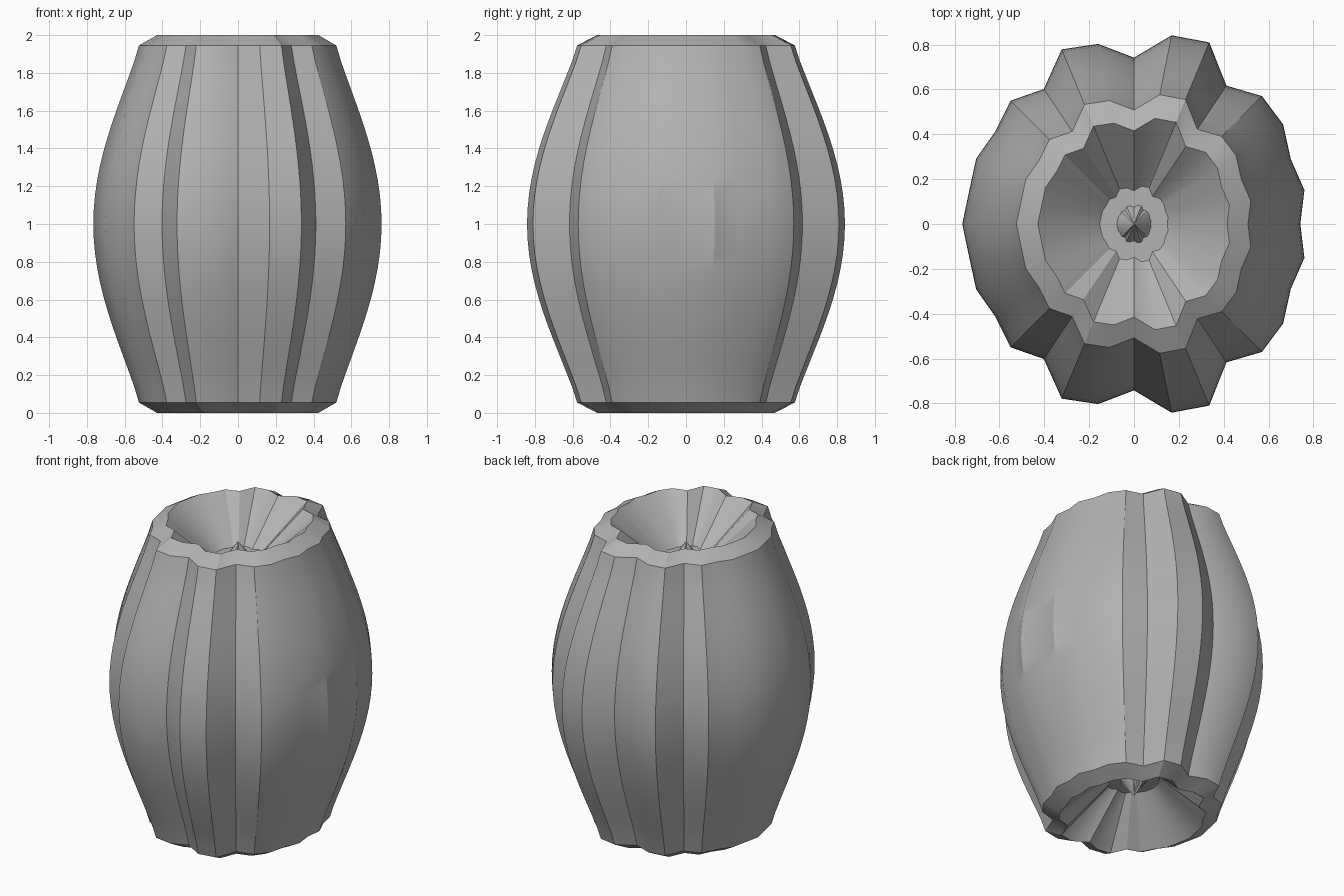
import bpy, bmesh, math

if "Cube" in bpy.data.objects:
    bpy.data.objects.remove(bpy.data.objects["Cube"])

# Plain grey finish
grey = bpy.data.materials.new("plain_grey")
grey.use_nodes = True
colour = (0.45, 0.45, 0.45, 1)
grey.diffuse_color = colour
grey.node_tree.nodes["Principled BSDF"].inputs["Base Color"].default_value = colour

# Lobed outline: radii at equal angles from +x round to -x, mirrored front to back
half = [0.742, 0.775, 0.757, 0.80, 0.807, 0.742, 0.877, 0.858, 0.742,
        0.819, 0.843, 0.724, 0.778, 0.744, 0.762, 0.75, 0.766]
radii = half + half[-2:0:-1]
count = len(radii)

# Upper half of the profile as (scale, height above the middle):
# bulging wall, then chamfer, bowl, flat ring; the tip closes it
wall = []
for i in range(13):
    t = i / 12
    wall.append((0.685 + 0.315 * max(0, math.cos(t * math.pi / 2)) ** 1.15, 0.945 * t))
upper = wall + [(0.56, 1), (0.2, 0.75), (0.1, 0.75)]
profile = [(s, -h) for s, h in upper[:0:-1]] + upper
tip = 0.86

bm = bmesh.new()
rings = []
for scale, height in profile:
    ring = []
    for k, r in enumerate(radii):
        a = 2 * math.pi * k / count
        ring.append(bm.verts.new((r * scale * math.cos(a), r * scale * math.sin(a), 1 + height)))
    rings.append(ring)

# Skin between neighbouring rings
for low, high in zip(rings, rings[1:]):
    for k in range(count):
        n = (k + 1) % count
        bm.faces.new((low[k], low[n], high[n], high[k]))

# Small central points at both ends
for ring, height in ((rings[0], -tip), (rings[-1], tip)):
    centre = bm.verts.new((0, 0, 1 + height))
    for k in range(count):
        bm.faces.new((ring[k], ring[(k + 1) % count], centre))
bmesh.ops.recalc_face_normals(bm, faces=bm.faces)

mesh = bpy.data.meshes.new("lobed_barrel")
bm.to_mesh(mesh)
bm.free()
barrel = bpy.data.objects.new("lobed_barrel", mesh)
bpy.context.collection.objects.link(barrel)
mesh.materials.append(grey)

# Soft lobes with crisp creases
bpy.ops.object.select_all(action="DESELECT")
barrel.select_set(True)
bpy.context.view_layer.objects.active = barrel
bpy.ops.object.shade_smooth_by_angle(angle=math.radians(30))
